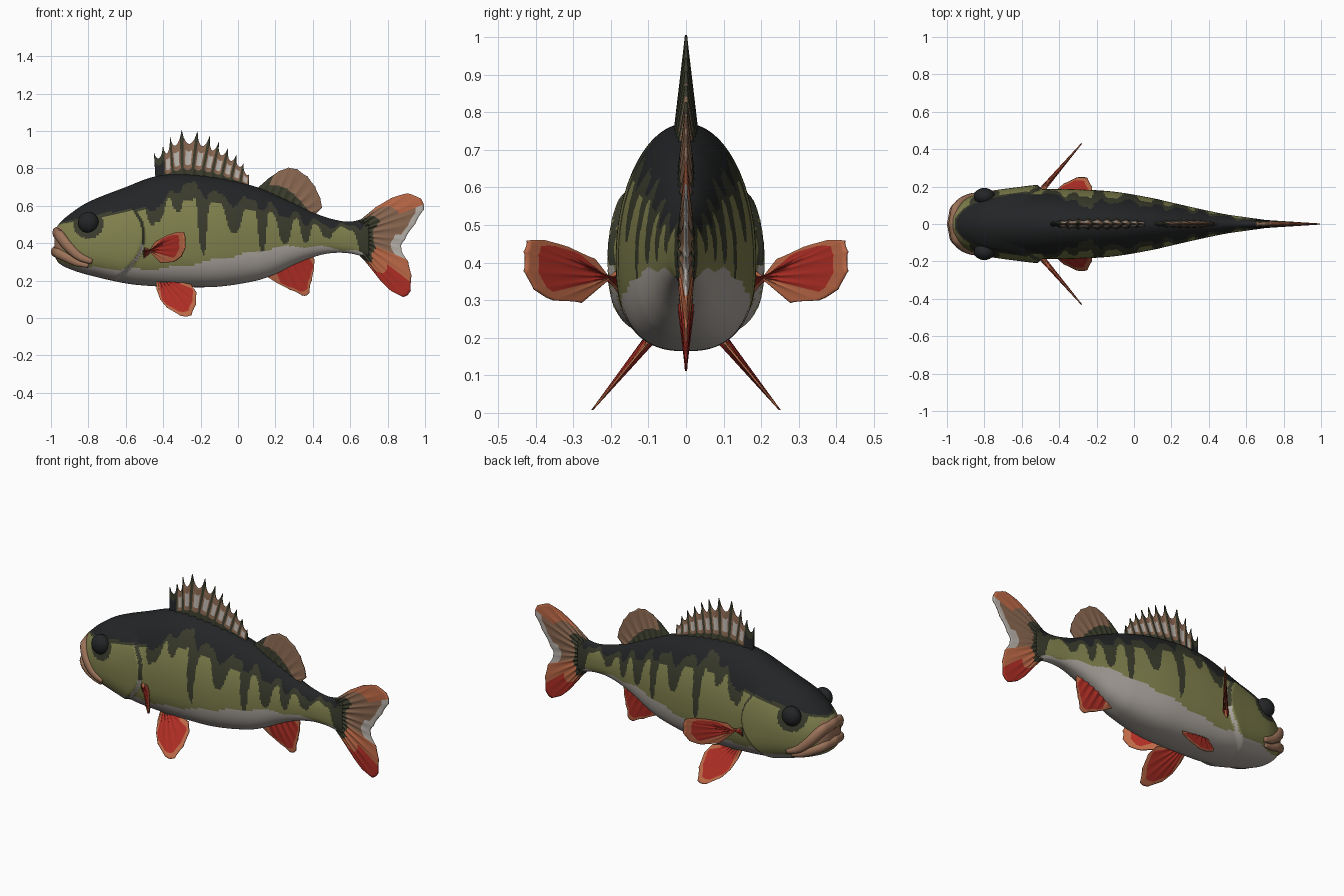
import bpy, bmesh, math
from mathutils import Vector

if "Cube" in bpy.data.objects:
    bpy.data.objects.remove(bpy.data.objects["Cube"])

# ---------- materials ----------
COLOURS = {
    "black": (.017, .018, .019), "dark_olive": (.042, .044, .025), "olive": (.215, .215, .075),
    "belly_grey": (.42, .385, .35), "red": (.42, .027, .018), "orange": (.50, .14, .062),
    "fin_brown": (.25, .135, .08), "lip_tan": (.33, .17, .10), "streak_grey": (.48, .44, .40)}
NAMES = list(COLOURS)
MATS = []
for n, c in COLOURS.items():
    m = bpy.data.materials.new(n)
    m.diffuse_color = (*c, 1)
    m.use_nodes = True
    m.node_tree.nodes["Principled BSDF"].inputs["Base Color"].default_value = m.diffuse_color
    MATS.append(m)
ID = {n: i for i, n in enumerate(NAMES)}


# ---------- helpers ----------
def smooth_table(table, x, col):
    """Cubic interpolation of one column of a station table."""
    i = 0
    while i < len(table) - 2 and x > table[i + 1][0]:
        i += 1
    def slope(k):
        a, b = table[max(k - 1, 0)], table[min(k + 1, len(table) - 1)]
        return (b[col] - a[col]) / (b[0] - a[0])
    p, q = table[i], table[i + 1]
    h = q[0] - p[0]
    t = min(max((x - p[0]) / h, 0), 1)
    return ((2*t**3 - 3*t*t + 1) * p[col] + (t**3 - 2*t*t + t) * h * slope(i)
            + (3*t*t - 2*t**3) * q[col] + (t**3 - t*t) * h * slope(i + 1))


def along(pts, u):
    """Smooth point at u in 0..1 on a list of 2D points."""
    table = [(k / (len(pts) - 1), *p) for k, p in enumerate(pts)]
    return Vector((smooth_table(table, u, 1), smooth_table(table, u, 2)))


def finish(name, bm, smooth=True):
    bmesh.ops.recalc_face_normals(bm, faces=bm.faces[:])
    me = bpy.data.meshes.new(name)
    for m in MATS:
        me.materials.append(m)
    for f in bm.faces:
        f.smooth = smooth
    bm.to_mesh(me)
    bm.free()
    ob = bpy.data.objects.new(name, me)
    bpy.context.collection.objects.link(ob)
    return ob


def loft(rings, colour, ends):
    """Skin closed rings; colour(i, j, centre) names the material of each face."""
    bm = bmesh.new()
    vs = [[bm.verts.new(p) for p in r] for r in rings]
    n = len(rings[0])
    for i in range(len(vs) - 1):
        for j in range(n):
            k = (j + 1) % n
            f = bm.faces.new((vs[i][j], vs[i][k], vs[i + 1][k], vs[i + 1][j]))
            f.material_index = ID[colour(i, j, f.calc_center_median())]
    for ring, c in ((vs[0], ends[0]), (vs[-1], ends[1])):
        bm.faces.new(ring).material_index = ID[c]
    return bm


# ---------- body ----------
# x, top z, bottom z, half width
BODY = [(-.98, .465, .33, .045), (-.96, .50, .295, .085), (-.9, .555, .262, .13), (-.8, .62, .23, .165),
        (-.6, .70, .185, .185), (-.45, .755, .17, .187), (-.3, .77, .165, .185), (-.1, .75, .168, .172),
        (.1, .70, .20, .138), (.2, .66, .235, .115), (.3, .615, .285, .092), (.4, .565, .325, .07),
        (.5, .53, .347, .05), (.6, .515, .345, .036), (.7, .54, .32, .022)]


def gill_edge(z):
    return -.495 - .11 * ((z - .44) / .2) ** 2


def width_at(x, z):
    top, bot, w = (smooth_table(BODY, x, c) for c in (1, 2, 3))
    mid = bot + .41 * (top - bot)
    if z >= mid:
        y = w * max(0, 1 - ((z - mid) / (top - mid)) ** 2) ** .5
    else:
        y = w * max(0, 1 - ((mid - z) / (mid - bot)) ** 2.6) ** (1 / 2.6)
    d = gill_edge(z) - x
    if d > 0 and z < .62:                       # raised gill cover
        y += .024 * min(1, d / .018) * math.exp(-d / .2) * min(1, y / .09) * min(1, (.62 - z) / .05)
    return y


# dark bars: x, half width, depth below the back
BARS = [(-.44, .05, .09), (-.33, .03, .05), (-.19, .026, .27), (-.02, .05, .13), (.13, .025, .20),
        (.25, .035, .13), (.36, .03, .08), (.47, .03, .06), (.70, .06, .16)]
BACK = [(-1, .50, .49), (-.88, .525, .515), (-.78, .55, .53), (-.62, .575, .56), (-.47, .60, .59),
        (-.38, .655, .625), (-.25, .725, .63), (-.12, .665, .61), (.05, .64, .585), (.2, .595, .545),
        (.4, .525, .495), (.6, .495, .47), (.72, .56, .47)]
BELLY = [(-1, .30), (-.8, .27), (-.62, .26), (-.4, .265), (-.2, .295), (0, .335), (.2, .375),
         (.4, .382), (.55, .368), (.64, .355), (.72, .30)]


def body_colour(i, j, c):
    x, z = c.x, c.z
    d = gill_edge(z) - x
    if x < -.945 and .33 < z < .485:
        return "lip_tan"
    if z < smooth_table(BELLY, x, 1) + .006 * math.sin(31 * x):
        return "belly_grey"
    bars = sum(h * math.exp(-((x - b) / w) ** 4) for b, w, h in BARS)
    wave = .012 * math.sin(47 * x) + .008 * math.sin(83 * x)
    if z > smooth_table(BACK, x, 1) + (wave - .3 * min(bars, .12) if x > -.5 else 0):
        return "black"
    if x < -.5 and 0 < d < .016:                # gill cover rim
        return "belly_grey" if z < .40 else "dark_olive"
    if z > smooth_table(BACK, x, 2) + (wave - bars if x > -.5 else 0):
        return "dark_olive"
    if ((x + .8) / .08) ** 2 + ((z - .50) / .075) ** 2 < 1:
        return "dark_olive"
    return "olive"


rings = []
N = 220
for i in range(N + 1):
    x = -.98 + 1.68 * i / N
    top, bot = smooth_table(BODY, x, 1), smooth_table(BODY, x, 2)
    half = [(bot + (top - bot) * (1 - math.cos(math.pi * k / 56)) / 2) for k in range(57)]
    ring = [(x, width_at(x, z), z) for z in half]
    rings.append(ring + [(x, -width_at(x, z), z) for z in half[-2:0:-1]])
finish("body", loft(rings, body_colour, ("lip_tan", "dark_olive")))


# ---------- lips ----------
def lip(name, side, radius):
    """Tube around the snout; side is a list of (x, z) from the middle to the mouth corner."""
    pts = []
    for k in range(25):
        p = along(side, k / 24)
        pts.append(Vector((p.x, width_at(p.x, p.y) * min(1, k / 5), p.y)))
    pts = [Vector((p.x, -p.y, p.z)) for p in pts[:0:-1]] + pts
    tubes = []
    for k, p in enumerate(pts):
        t = (pts[min(k + 1, len(pts) - 1)] - pts[max(k - 1, 0)]).normalized()
        a = t.cross(Vector((0, 0, 1))).normalized()
        b = a.cross(t)
        r = radius * (1 - .55 * (abs(k - 24) / 24) ** 2)
        tubes.append([p + r * (math.cos(q * math.pi / 5) * a * .75 + math.sin(q * math.pi / 5) * b)
                      for q in range(10)])
    finish(name, loft(tubes, lambda i, j, c: "lip_tan", ("lip_tan", "lip_tan")))


lip("upper_lip", [(-.968, .455), (-.95, .435), (-.91, .385), (-.85, .33), (-.78, .30)], .033)
lip("lower_lip", [(-.98, .355), (-.96, .345), (-.91, .32), (-.86, .295), (-.80, .28)], .028)

# ---------- eyes ----------
for s, n in ((-1, "left_eye"), (1, "right_eye")):
    bm = bmesh.new()
    bmesh.ops.create_uvsphere(bm, u_segments=24, v_segments=16, radius=.056)
    for v in bm.verts:
        v.co = Vector((v.co.x - .80, v.co.y * .8 + s * .148, v.co.z + .51))
    for f in bm.faces:
        f.material_index = ID["black"]
    finish(n, bm)


# ---------- fins ----------
def fin(name, base, edge, rule, place, rays, thick, notch=0.0, sub=8, nv=24):
    """Ribbed fin fanned from a base line to an outer edge; rule(u, v) names the colour."""
    nu = rays * sub
    rings = []
    for i in range(nu + 1):
        u = i / nu
        groove = abs(math.sin(math.pi * rays * u))
        a, b = along(base, u), along(edge, u)
        b = b.lerp(a, notch * groove ** .6)
        t = thick * (1 - .4 * groove) * (.35 + .65 * math.sin(math.pi * u) ** .5 if 0 < u < 1 else .35)
        col = [(a.lerp(b, k / nv), t * (1 - k / nv) + .003) for k in range(nv + 1)]
        rings.append([place(p, o) for p, o in col] + [place(p, -o) for p, o in reversed(col)])

    def colour(i, j, c):
        k = min(j, 2 * nv + 1 - j - 1)
        return rule((i + .5) / nu, max(0, k + .5) / nv)
    c0, c1 = rule(0, .6), rule(1, .6)
    finish(name, loft(rings, colour, (c0, c1)))


def upright(p, o):
    return Vector((p.x, o, p.y))


def spiny_rule(u, v):
    ray = abs((u * 10 + .5) % 1 - .5)           # 0 on a spine
    if u < .1:
        return "black" if v < .7 else "dark_olive"
    if v < .3 or ray < .17:
        return "dark_olive"
    if v > .83:
        return "fin_brown"
    return "streak_grey" if ray > .27 and .42 < v < .8 else "fin_brown"


def soft_rule(u, v):
    return "dark_olive" if v < .55 - .35 * u or u < .16 else "fin_brown"


def tail_rule(u, v):
    if v < .24 + .1 * abs(math.sin(9 * u)):
        return "dark_olive"
    if u < .25:
        return "orange" if v > .62 else "fin_brown"
    if u < .40:
        return "streak_grey" if v > .86 else "fin_brown"
    if u < .56:
        return "fin_brown" if v < .75 else "streak_grey"
    if u < .68:
        return "orange"
    return "red" if v > .56 else "orange"


def red_rule(u, v):
    if v < .1:
        return "dark_olive"
    return "orange" if v > .88 or u < .2 or (u > .9 and v > .4) else "red"


fin("spiny_dorsal_fin", [(-.44, .72), (-.2, .735), (.06, .69)],
    [(-.45, .89), (-.39, .93), (-.34, .995), (-.235, 1.005), (-.15, .975), (-.09, .935), (-.03, .89),
     (.02, .84), (.06, .77)], spiny_rule, upright, 10, .032, .28)
fin("soft_dorsal_fin", [(.09, .67), (.25, .61), (.40, .54)],
    [(.11, .70), (.18, .76), (.25, .80), (.31, .80), (.38, .75), (.425, .68), (.45, .60), (.43, .57)],
    soft_rule, upright, 9, .022, .03)
fin("tail_fin", [(.63, .505), (.65, .43), (.63, .355)],
    [(.74, .595), (.84, .65), (.93, .665), (1.0, .61), (.965, .53), (.90, .43), (.875, .37), (.915, .29),
     (.93, .20), (.91, .115), (.84, .13), (.77, .19), (.71, .27)], tail_rule, upright, 14, .024, .02)
fin("anal_fin", [(.14, .25), (.27, .31), (.39, .36)],
    [(.13, .235), (.22, .18), (.30, .14), (.37, .115), (.39, .18), (.405, .25), (.41, .31)],
    red_rule, upright, 7, .022, .03)

for s, side in ((-1, "left"), (1, "right")):
    fin(side + "_pelvic_fin", [(-.44, .20), (-.40, .205), (-.35, .20)],
        [(-.435, .15), (-.41, .09), (-.36, .04), (-.27, .002), (-.23, .05), (-.22, .13), (-.25, .18)],
        red_rule, lambda p, o: Vector((p.x, s * (.1 + (.19 - p.y) * .82 + o), p.y)), 7, .018, .03)
    fin(side + "_pectoral_fin", [(-.50, .385), (-.51, .35), (-.50, .315)],
        [(-.44, .41), (-.36, .45), (-.295, .462), (-.28, .43), (-.285, .36), (-.33, .305), (-.41, .293)][::-1],
        red_rule, lambda p, o: Vector((p.x - o * .7, s * (.185 + (p.x + .49) * 1.17 + o * .7), p.y)),
        8, .014, .02)
